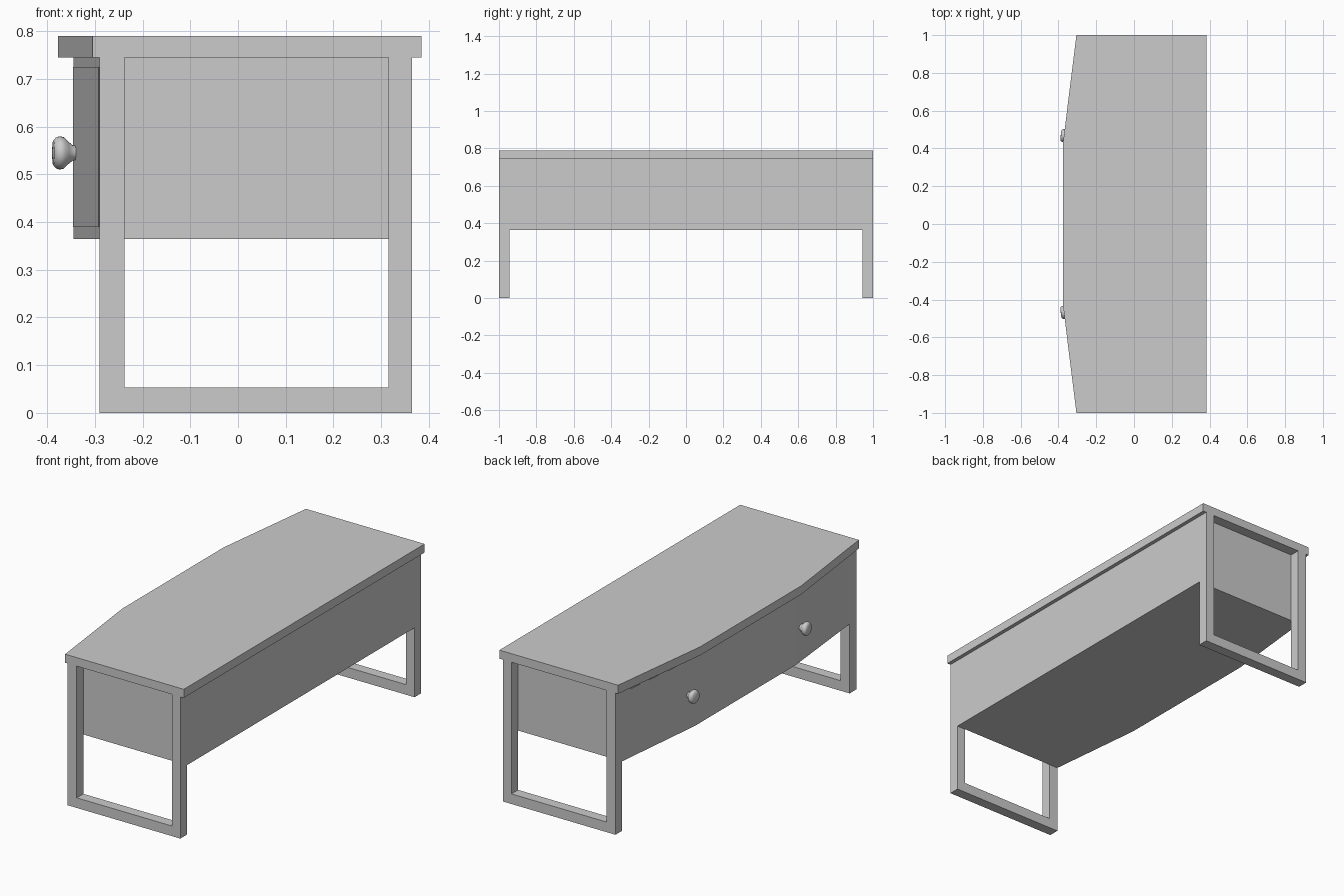
import bpy, bmesh, math
from mathutils import Matrix, Vector

cube = bpy.data.objects.get("Cube")
if cube:
    bpy.data.objects.remove(cube, do_unlink=True)

# One plain grey for the whole piece
grey = bpy.data.materials.new("plain grey")
grey.use_nodes = True
colour = (0.6, 0.6, 0.6, 1)
grey.diffuse_color = colour
grey.node_tree.nodes["Principled BSDF"].inputs["Base Color"].default_value = colour


def add_object(name, bm):
    bmesh.ops.recalc_face_normals(bm, faces=bm.faces)
    mesh = bpy.data.meshes.new(name)
    bm.to_mesh(mesh)
    bm.free()
    mesh.materials.append(grey)
    obj = bpy.data.objects.new(name, mesh)
    bpy.context.collection.objects.link(obj)
    return obj


def prism(name, outline, direction):
    """Extrude a closed flat outline along a direction."""
    bm = bmesh.new()
    face = bm.faces.new([bm.verts.new(p) for p in outline])
    grown = bmesh.ops.extrude_face_region(bm, geom=[face], use_keep_orig=True)
    moved = [v for v in grown["geom"] if isinstance(v, bmesh.types.BMVert)]
    bmesh.ops.translate(bm, verts=moved, vec=direction)
    return add_object(name, bm)


def bowed_slab(name, back, end, bow, half, bend, z0, z1):
    """Slab with a straight back and a three-sided bowed front."""
    outline = [(back, -half), (back, half), (end, half),
               (bow, bend), (bow, -bend), (end, -half)]
    return prism(name, [(x, y, z0) for x, y in outline], (0, 0, z1 - z0))


BEND = 0.42
BODY_END, BODY_BOW, BODY_HALF = -0.29, -0.345, 0.945

# Top and cabinet body
bowed_slab("table_top", 0.385, -0.305, -0.377, 1.0, BEND, 0.745, 0.79)
bowed_slab("cabinet_body", 0.365, BODY_END, BODY_BOW, BODY_HALF, BEND, 0.365, 0.745)

# Lathe profile of the knob: distance from the door, radius
knob_profile = [(-0.005, 0.014), (0.006, 0.016), (0.016, 0.024), (0.025, 0.033),
                (0.034, 0.035), (0.042, 0.032), (0.047, 0.026), (0.048, 0.0)]

for side, label in ((1, "back"), (-1, "front")):
    # U-shaped leg frame
    frame = [(-0.29, 0.745), (-0.29, 0), (0.365, 0), (0.365, 0.745),
             (0.315, 0.745), (0.315, 0.053), (-0.238, 0.053), (-0.238, 0.745)]
    prism(label + "_leg_frame", [(x, side * BODY_HALF, z) for x, z in frame],
          (0, side * 0.055, 0))

    # Thin door on the slanted part of the cabinet
    inner = Vector((BODY_BOW, side * BEND, 0))
    along = Vector((BODY_END, side * BODY_HALF, 0)) - inner
    out = Vector((-abs(along.y), side * along.x * 0, 0))
    out = Vector((-abs(along.y), side * along.x, 0))
    out = Vector((-abs(along.y), side * abs(along.x), 0)).normalized()
    door = [inner + along * t + Vector((0, 0, z))
            for t, z in ((0.01, 0.39), (0.975, 0.39), (0.975, 0.725), (0.01, 0.725))]
    prism(label + "_door", door, out * 0.001)

    # Round knob turned about the door's outward direction
    bm = bmesh.new()
    verts = [bm.verts.new((r, 0, d)) for d, r in knob_profile]
    edges = [bm.edges.new(pair) for pair in zip(verts, verts[1:])]
    bmesh.ops.spin(bm, geom=verts + edges, cent=(0, 0, 0), axis=(0, 0, 1),
                   angle=math.tau, steps=24, use_duplicate=False)
    bmesh.ops.remove_doubles(bm, verts=bm.verts, dist=0.0001)
    place = inner + along * 0.085 + Vector((0, 0, 0.545))
    turn = out.to_track_quat("Z", "Y").to_matrix().to_4x4()
    bm.transform(Matrix.Translation(place) @ turn)
    knob = add_object(label + "_knob", bm)
    bpy.ops.object.select_all(action="DESELECT")
    knob.select_set(True)
    bpy.context.view_layer.objects.active = knob
    bpy.ops.object.shade_smooth_by_angle(angle=math.radians(40))
